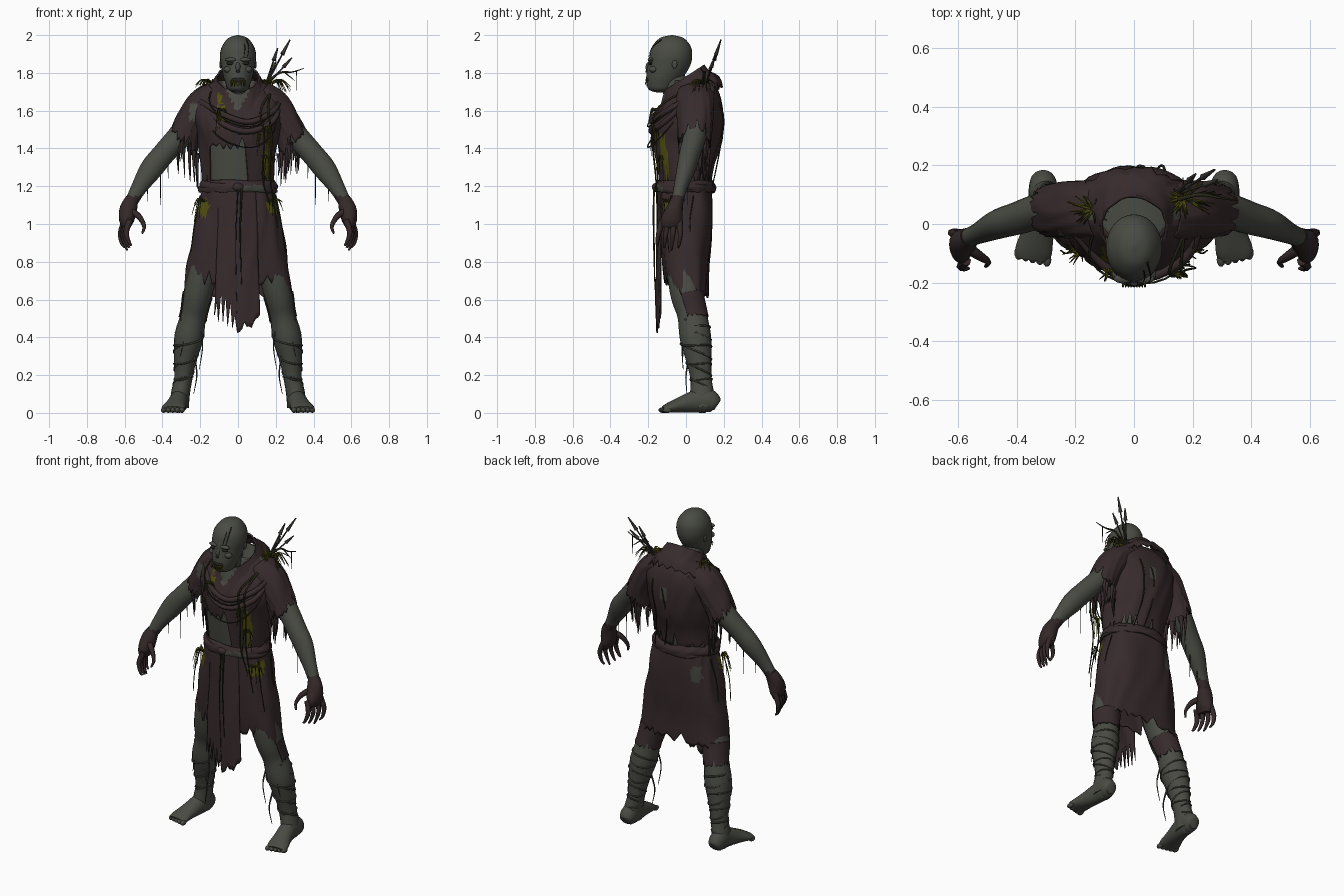
import bpy, bmesh, math, random
from math import sin, cos, pi, radians
from mathutils import Vector

random.seed(4)
if "Cube" in bpy.data.objects:
    bpy.data.objects.remove(bpy.data.objects["Cube"])
Y, Z = Vector((0, 1, 0)), Vector((0, 0, 1))


def material(name, r, g, b):
    m = bpy.data.materials.new(name)
    m.use_nodes = True
    m.diffuse_color = (r, g, b, 1)
    bsdf = m.node_tree.nodes["Principled BSDF"]
    bsdf.inputs["Base Color"].default_value = (r, g, b, 1)
    bsdf.inputs["Roughness"].default_value = 0.9
    return m


skin = material("grey green skin", .066, .070, .056)
wrap = material("grey bandage", .056, .058, .046)
cloth = material("maroon cloth", .039, .024, .025)
stain = material("dried hand stain", .034, .021, .021)
moss = material("olive moss", .085, .080, .005)
vine = material("dark vine", .022, .022, .010)
reed = material("brown reed", .036, .034, .027)
shadow = material("hollow black", .016, .016, .013)


def at(rows, t):
    """Catmull-Rom point on a list of tuples, t from 0 to 1."""
    n = len(rows) - 1
    i = min(int(t * n), n - 1)
    f = t * n - i
    p0, p1, p2, p3 = (rows[min(max(k, 0), n)] for k in (i - 1, i, i + 1, i + 2))
    return [b + .5 * f * (c - a + f * (2*a - 5*b + 4*c - d + f * (3*(b - c) + d - a)))
            for a, b, c, d in zip(p0, p1, p2, p3)]


def smooth(ob):
    bpy.ops.object.select_all(action='DESELECT')
    ob.select_set(True)
    bpy.context.view_layer.objects.active = ob
    bpy.ops.object.shade_smooth_by_angle(angle=radians(50))


def loft(name, rows, mat, sides=20, steps=24, ref=Y, arc=(0, 2 * pi), reach=None, jag=0,
         fold=0, shear=0, thick=0, square=1, rules=()):
    """Skin oval rings (x, y, z, rx, ry); each column may end early for a torn hem."""
    bm = bmesh.new()
    full = arc[1] - arc[0] > 6.2
    cols = []
    for j in range(sides if full else sides + 1):
        a = arc[0] + (arc[1] - arc[0]) * j / sides
        ca, sa = (math.copysign(abs(w) ** square, w) for w in (cos(a), sin(a)))
        end = (reach(a) if reach else 1) - jag * random.random() * (1 if j % 2 else .25)
        col = []
        for i in range(steps + 1):
            t = end * i / steps
            x, y, z, rx, ry = at(rows, t)
            u, v = Vector((1, 0, 0)), Y
            if ref:
                lo, hi = at(rows, max(t - .02, 0)), at(rows, min(t + .02, 1))
                d = (Vector(hi[:3]) - Vector(lo[:3])).normalized()
                u = ref.cross(d).normalized()
                v = d.cross(u)
            k = 1 + fold * sin(9 * a + 3 * sin(5 * t + 2 * a))
            p = Vector((x, y, z)) + u * rx * k * ca + v * ry * k * sa
            p.z = max(p.z + shear * (p.y - y), 0)
            col.append(bm.verts.new(p))
        cols.append(col)
    for j in range(sides):
        a, b = cols[j], cols[(j + 1) % len(cols)]
        for i in range(steps):
            bm.faces.new((a[i], b[i], b[i + 1], a[i + 1]))
    if not thick:
        bm.faces.new([c[0] for c in cols])
        bm.faces.new([c[-1] for c in cols])
    bmesh.ops.recalc_face_normals(bm, faces=bm.faces)
    for f in bm.faces:
        c = f.calc_center_median()
        for k, (_, test) in enumerate(rules):
            if test(c):
                f.material_index = k + 1
    me = bpy.data.meshes.new(name)
    bm.to_mesh(me)
    bm.free()
    for m in [mat] + [r[0] for r in rules]:
        me.materials.append(m)
    ob = bpy.data.objects.new(name, me)
    bpy.context.collection.objects.link(ob)
    if thick:
        s = ob.modifiers.new("thickness", 'SOLIDIFY')
        s.thickness = thick
    smooth(ob)


def strands(name, lines, mat, tip=.25):
    """Tapering cords; lines are (points, radius)."""
    cu = bpy.data.curves.new(name, 'CURVE')
    cu.dimensions, cu.bevel_depth, cu.bevel_resolution = '3D', 1, 1
    cu.use_fill_caps = True
    for pts, r in lines:
        n = 3 * len(pts)
        sp = cu.splines.new('POLY')
        sp.points.add(n)
        for i, p in enumerate(sp.points):
            p.co = (*at(pts, i / n), 1)
            p.radius = r * (1 - (1 - tip) * i / n)
    cu.materials.append(mat)
    bpy.context.collection.objects.link(bpy.data.objects.new(name, cu))


def ball(name, loc, size, mat):
    bpy.ops.mesh.primitive_uv_sphere_add(segments=16, ring_count=10, location=loc)
    ob = bpy.context.object
    ob.name, ob.scale = name, size
    ob.data.materials.append(mat)
    smooth(ob)


def clump(c, n, length, droop):
    """Random blades spreading from a point and hanging down."""
    out = []
    for _ in range(n):
        a, l = random.uniform(0, 2 * pi), length * random.uniform(.5, 1)
        d = Vector((cos(a), sin(a) * .7, 0)) * l
        p = Vector(c) + d * .2
        out.append(([p, p + d * .5 + Z * l * .2, p + d - Z * droop * random.random()], .0045))
    return out


def spot(x, z, rx, rz, side):
    """Ragged oval test on the front (side -1) or back (side 1)."""
    return lambda c: (c.y * side > .02 and ((c.x - x) / rx) ** 2 + ((c.z - z) / rz) ** 2
                      < 1 + .4 * sin(90 * c.z + 60 * c.x))


# Head and face
loft("head", [(0, -.075, 2, .004, .004), (0, -.075, 1.985, .05, .062), (0, -.077, 1.94, .085, .102),
              (0, -.08, 1.89, .096, .113), (0, -.09, 1.84, .09, .113), (0, -.108, 1.79, .08, .102),
              (0, -.125, 1.745, .066, .084), (0, -.135, 1.71, .05, .06), (0, -.135, 1.695, .01, .015)],
     skin, sides=28, steps=36, ref=None)
for s, side in ((1, "left"), (-1, "right")):
    ball(side + "_eye_socket", (s * .038, -.187, 1.85), (.022, .012, .009), shadow)
    ball(side + "_brow", (s * .036, -.186, 1.87), (.034, .017, .011), skin)
    ball(side + "_cheekbone", (s * .052, -.172, 1.818), (.024, .022, .018), skin)
    ball(side + "_ear", (s * .092, -.06, 1.845), (.007, .014, .022), skin)
ball("nose", (0, -.2, 1.83), (.013, .014, .026), skin)
ball("nose_hollow", (0, -.208, 1.808), (.01, .007, .007), shadow)
ball("mouth", (0, -.202, 1.762), (.036, .012, .014), shadow)
strands("mouth_moss", [([(x * .009, -.205, 1.757), (x * .0095, -.214, 1.745),
                         (x * .009, -.208, 1.728)], .0045) for x in range(-4, 5)], moss)
strands("scalp_cracks", [([(x, -.13, 1.976), (x + .012, -.179, 1.935), (x + .006, -.198, 1.885)], .0035)
                         for x in (.025, .045)], shadow)
loft("neck", [(0, -.08, 1.77, .062, .07), (0, -.04, 1.7, .07, .08), (0, 0, 1.62, .11, .1)], skin)

# Torso and torn shirt
torso = [(0, .03, 1.76, .12, .10), (0, .045, 1.70, .2, .13), (0, .03, 1.62, .24, .165),
         (0, .01, 1.52, .23, .188), (0, .005, 1.42, .21, .18), (0, -.005, 1.31, .195, .155),
         (0, -.005, 1.18, .187, .135)]
loft("torso", [(x, y, z, a * .94, b * .93) for x, y, z, a, b in torso], skin, ref=None, sides=28)


def shirt_hem(a):
    if radians(222) < a < radians(285):
        return .71
    return .95 if sin(a) > .3 else 1


def worn(c):
    return (abs(c.x) - .15) ** 2 + (c.y - .07) ** 2 < .0025 and c.z > 1.68


def open_neck(c):
    return c.y < 0 and abs(c.x) < .5 * (c.z - 1.585)


loft("shirt", torso, cloth, sides=64, steps=36, ref=None, reach=shirt_hem, jag=.12, fold=.02,
     thick=.008, rules=[(wrap, worn), (skin, open_neck), (skin, spot(.02, 1.56, .022, .045, 1)),
                        (moss, spot(-.09, 1.57, .025, .06, -1)), (moss, spot(.15, 1.36, .018, .12, -1))])
loft("collar", [(0, -.01, 1.775, .115, .105), (0, 0, 1.725, .145, .13), (0, .01, 1.67, .195, .165),
                (0, .01, 1.6, .23, .19)], cloth, sides=48, ref=None, shear=.65, jag=.25, fold=.02, thick=.01,
     rules=[(skin, open_neck), (moss, spot(-.1, 1.63, .022, .05, -1))])
strands("chest_folds", [([(-.2, -.03, 1.65), (-.08, -.16, 1.58 - k), (.06, -.18, 1.54 - k),
                          (.19, -.1, 1.6 - k), (.22, .03, 1.67)], .016) for k in (0, .05)], cloth, 1)

# Skirt, front flap and belt
hips = [spot(x, 1.09, .03, .045, -1) for x in (-.185, .185)]
loft("skirt", [(0, -.005, 1.21, .183, .138), (0, 0, 1.08, .213, .142), (0, 0, .92, .245, .135),
               (0, 0, .76, .272, .122), (0, .01, .6, .285, .112)], cloth, sides=64, steps=30, ref=None,
     reach=lambda a: .87 if sin(a) < -.5 else .98, jag=.13, fold=.02, thick=.008, square=.75,
     rules=[(moss, hips[0]), (moss, hips[1]), (wrap, spot(-.15, 1.07, .03, .05, 1))])
loft("front_flap", [(0, 0, 1.21, .2, .15), (0, 0, .95, .22, .155), (0, -.01, .7, .24, .15),
                    (0, -.01, .41, .26, .145)], cloth, sides=20, ref=None,
     arc=(radians(240), radians(298)), reach=lambda a: 1 - .22 * abs(cos(a)), jag=.2, fold=.015, thick=.008)
loft("belt", [(0, -.005, 1.225, .18, .135), (0, -.005, 1.2, .196, .15), (0, -.005, 1.17, .196, .148)],
     cloth, sides=48, ref=None, fold=.02, thick=.012, rules=[(wrap, spot(.07, 1.185, .06, .018, -1))])
ball("belt_knot", (-.0, -.16, 1.195), (.03, .02, .022), cloth)
strands("belt_cords", [([(.02, -.17, 1.19), (.012, -.172, .95), (.02, -.165, .65)], .006),
                       ([(.0, -.17, 1.19), (-.012, -.168, .9), (-.005, -.16, .5)], .004)], vine)

leg = [(.10, 0, 1.08, .095, .105), (.14, -.005, .9, .09, .095), (.185, -.01, .75, .082, .09),
       (.215, .005, .62, .075, .085), (.235, .032, .52, .068, .078), (.26, .05, .4, .077, .083),
       (.28, .068, .28, .06, .067), (.29, .08, .18, .048, .056), (.305, .085, .1, .05, .064),
       (.31, .09, .03, .05, .068)]
arm = [(.14, .06, 1.62, .08, .08), (.225, .05, 1.56, .073, .075), (.315, .045, 1.46, .063, .062),
       (.395, .02, 1.37, .06, .056), (.46, 0, 1.29, .06, .05), (.525, -.03, 1.19, .042, .036),
       (.563, -.045, 1.12, .034, .032)]
for s, side in ((1, "left"), (-1, "right")):
    def flip(rows):
        return [(r[0] * s, *r[1:]) for r in rows]

    # Legs, bandages, knee rags and feet
    loft(side + "_leg", flip(leg), skin, steps=36)
    coils = []
    for start, tilt in ((.5, .02), (.53, -.015)):
        pts = []
        for k in range(40):
            x, y, z, rx, ry = at(leg, start + .32 * k / 39)
            a = k * .55
            pts.append((s * (x + rx * cos(a)), y + ry * sin(a), z + tilt * sin(a)))
        coils.append((pts, .005))
    strands(side + "_shin_bandage", coils, wrap, .9)
    knee = [at(leg, t) for t in (.33, .36, .4, .44, .47)]
    loft(side + "_knee_rag", flip([(x, y, z, a + .006, b + .006) for x, y, z, a, b in knee]), cloth,
         sides=24, jag=.3, arc=(radians(-20), radians(200)), thick=.006)
    strands(side + "_shin_threads", [([(s * x, y, z), (s * (x - .012), y - .02, z - .1),
                                       (s * (x + .005), y - .015, z - l)], .006)
            for x, y, z, l in ((.2, .0, .45, .22), (.23, .02, .3, .2), (.33, .06, .4, .16), (.3, .0, .5, .2))], wrap)
    loft(side + "_foot", flip([(.31, .166, .04, .03, .03), (.31, .15, .05, .044, .05),
         (.31, .11, .065, .05, .065), (.313, .05, .06, .05, .06), (.328, -.03, .042, .055, .042),
         (.342, -.09, .027, .063, .027), (.346, -.12, .018, .055, .018)]), skin, ref=Z)
    for k in range(5):
        ball(side + "_toe", (s * (.297 + .024 * k), -.122 + .006 * k, .015), (.015, .024, .015), skin)

    # Arms, stained hands and clawed fingers
    loft(side + "_arm", flip(arm), skin, steps=36, rules=[(stain, lambda c: c.z < 1.15)])
    loft(side + "_palm", flip([(.56, -.043, 1.135, .034, .032), (.58, -.06, 1.08, .046, .044),
         (.59, -.075, 1.02, .04, .058), (.592, -.08, .98, .022, .05)]), stain)
    fingers = [([(.597 - .008 * k, -.035 - .03 * k, 1.02), (.622 - .01 * k, -.03 - .038 * k, .955),
                 (.617 - .014 * k, -.035 - .039 * k, .9), (.598 - .012 * k, -.04 - .037 * k, .86 + .014 * abs(k - 1))],
                .019) for k in range(4)]
    fingers.append(([(.57, -.08, 1.07), (.525, -.11, 1.04), (.497, -.13, .99), (.507, -.145, .95)], .021))
    strands(side + "_fingers", [(flip(p), r) for p, r in fingers], stain)

    # Torn sleeves with hanging tatters
    loft(side + "_sleeve", flip([(.12, .05, 1.69, .07, .1), (.19, .05, 1.635, .08, .1),
         (.245, .048, 1.55, .08, .095), (.285, .045, 1.46, .083, .088), (.305, .04, 1.36, .085, .085)]),
         cloth, sides=44, reach=lambda a: .87 + .13 * cos(a) * s, jag=.2, fold=.03, thick=.008,
         rules=[(skin, lambda c: abs(c.x + .235) < .022 and abs(c.z - 1.59) < .045 and c.y < .03)])
    rags = []
    for k in range(14):
        a = random.uniform(0, 2 * pi)
        p = Vector((s * (.265 + .055 * cos(a)), .045 + .075 * sin(a), 1.42 + .05 * cos(a)))
        rags.append(([p, p + Vector((s * .005, 0, -.06)), p - Z * random.uniform(.1, .2)], .014))
    strands(side + "_sleeve_tatters", rags, cloth, .1)
    strands(side + "_arm_drips", [([(s * x, y, z), (s * x, y, z - l)], .004) for x, y, z, l in
                                  ((.41, .01, 1.34, .24), (.37, .02, 1.36, .12), (.48, -.01, 1.22, .1))], vine)

# Vines over chest, back and flank
vines = [([(-.13, .0, 1.73), (-.15, -.12, 1.62 - k), (-.05, -.195, 1.52 - k), (.1, -.19, 1.5 - k),
           (.2, -.09, 1.6 - k), (.2, .05, 1.7)], .0045) for k in (-.02, .09)]
vines += [([(.17, -.04, 1.69), (x, -.16, 1.6), (x + .02, -.178, 1.45), (x + .01, -.16, 1.25),
            (x + .05, -.15, z)], .006) for x, z in ((.12, 1.1), (.16, .98))]
vines += [([(.12, .12, 1.73), (x, .197, 1.58), (x - .02, .18, 1.4), (x + .02, .14, 1.2)], .005)
          for x in (.03, .1)]
vines += [([(s * .2, y, 1.15), (s * .23, y - .02, 1.0), (s * .25, y - .01, .85)], .004)
          for s in (1, -1) for y in (-.08, .04)]
strands("vines", vines, vine, .6)

# Reeds and twig behind the left shoulder
stems = [((.14, .1, 1.72), tip) for tip in ((.275, .185, 1.975), (.21, .17, 1.93), (.285, .15, 1.88), (.2, .14, 1.86))]
strands("reed_stems", [([a, b], .005) for a, b in stems], reed, .8)
strands("reed_heads", [([Vector(a).lerp(Vector(b), f) for f in (.7, .78, .9, 1)], .012) for a, b in stems], reed)
strands("twig", [([(.14, .08, 1.74), (.22, .1, 1.8), (.29, .09, 1.805), (.35, .08, 1.825)], .008),
                 ([(.31, .09, 1.81), (.312, .09, 1.7)], .003), ([(.25, .1, 1.8), (.3, .1, 1.76)], .005)], vine)

# Moss growing on shoulders, chest and hips
tufts = []
for c, n, l, d in (((-.14, .05, 1.75), 28, .09, .05), ((.17, .09, 1.745), 34, .1, .06),
                   ((-.09, -.165, 1.6), 12, .04, .14), ((.14, -.17, 1.5), 10, .04, .15),
                   ((.16, -.14, 1.35), 10, .04, .15), ((-.18, -.09, 1.12), 14, .07, .12),
                   ((.18, -.1, 1.12), 14, .06, .12)):
    tufts += clump(c, n, l, d)
strands("moss_blades", [t for k, t in enumerate(tufts) if k % 3], moss)
strands("dark_blades", tufts[::3], vine)
